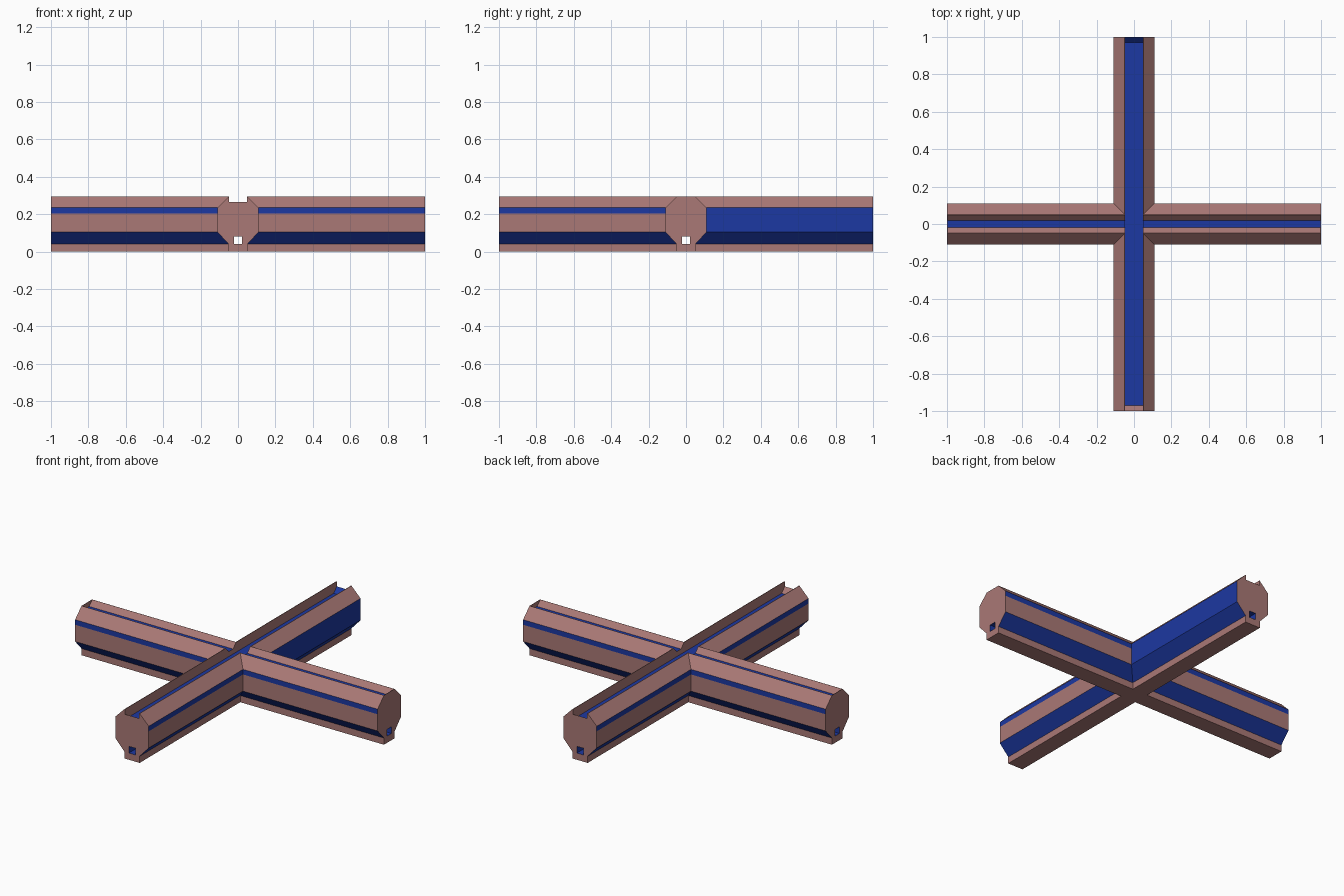
import bpy, bmesh
from mathutils import Matrix

if "Cube" in bpy.data.objects:
    bpy.data.objects.remove(bpy.data.objects["Cube"])

def material(name, colour):
    m = bpy.data.materials.new(name)
    m.diffuse_color = colour
    m.use_nodes = True
    m.node_tree.nodes["Principled BSDF"].inputs["Base Color"].default_value = m.diffuse_color
    return m

brown = material("brown", (0.40, 0.19, 0.18, 1))
blue = material("blue", (0.012, 0.04, 0.36, 1))

def prism(name, profile, half, axis):
    """Extrude a (across, z) profile along the x or y axis, from -half to half."""
    bm = bmesh.new()
    place = (lambda a, z, t: (t, a, z)) if axis == "x" else (lambda a, z, t: (a, t, z))
    face = bm.faces.new([bm.verts.new(place(a, z, -half)) for a, z in profile])
    ext = bmesh.ops.extrude_face_region(bm, geom=[face])["geom"]
    step = (2 * half, 0, 0) if axis == "x" else (0, 2 * half, 0)
    bmesh.ops.translate(bm, vec=step, verts=[v for v in ext if isinstance(v, bmesh.types.BMVert)])
    bmesh.ops.recalc_face_normals(bm, faces=bm.faces)
    mesh = bpy.data.meshes.new(name)
    bm.to_mesh(mesh)
    bm.free()
    obj = bpy.data.objects.new(name, mesh)
    bpy.context.collection.objects.link(obj)
    return obj

def mirrored(half_profile):
    return half_profile + [(-a, z) for a, z in reversed(half_profile)]

def combine(obj, other, operation):
    mod = obj.modifiers.new(operation, "BOOLEAN")
    mod.operation, mod.object, mod.solver = operation, other, "EXACT"
    other.hide_render = True

# Two crossing octagonal beams on narrow feet
section = mirrored([(.05, 0), (.05, .04), (.11, .105), (.11, .205), (.11, .235), (.05, .295)])
beam = prism("crossing_beams", section, 1, "x")
helpers = [(prism("cross_beam", section, 1, "y"), "UNION")]

# Top channels: one with ramped ends, one with sloped sides
ramped = mirrored([(.97, .235), (1, .265), (1.1, .265), (1.1, .4)])
helpers.append((prism("ramped_channel", ramped, .047, "x"), "DIFFERENCE"))
sloped = mirrored([(.02, .265), (.049, .295), (.049, .4)])
helpers.append((prism("sloped_channel", sloped, .998, "x"), "DIFFERENCE"))

# Square tunnels through both beams
for axis in "xy":
    tunnel = mirrored([(.021, .04), (.021, .08)])
    helpers.append((prism("tunnel_" + axis, tunnel, 1.1, axis), "DIFFERENCE"))

for helper, operation in helpers:
    combine(beam, helper, operation)
bpy.context.view_layer.update()
mesh = bpy.data.meshes.new_from_object(beam.evaluated_get(bpy.context.evaluated_depsgraph_get()))
beam.modifiers.clear()
beam.data = mesh
for helper, _ in helpers:
    bpy.data.objects.remove(helper)

# Paint: blue stripes, lower slopes, channel floors and tunnels
mesh.materials.clear()
mesh.materials.append(brown)
mesh.materials.append(blue)
for p in mesh.polygons:
    c, n = p.center, p.normal
    end = max(abs(c.x), abs(c.y)) > .995 and abs(n.z) < .1
    side = abs(n.z) < .1 and not end and max(abs(n.x * c.x), abs(n.y * c.y)) > .1
    stripe = abs(n.z) < .1 and not end and .206 < c.z < .234
    flipped_side = n.x > .9 and c.y > .11 and .105 < c.z < .235
    lower_slope = -.9 < n.z < -.3 and c.z < .11
    floor = n.z > .9 and .23 < c.z < .28
    far_ramp = n.y < -.5 and n.z > .5 and c.y > .95
    tunnel = (.039 < c.z < .081 and not end and
              min(abs(c.x), abs(c.y)) < .03 and not lower_slope)
    p.material_index = int((stripe or flipped_side or lower_slope or floor or far_ramp or tunnel) and not end)
    p.use_smooth = False
